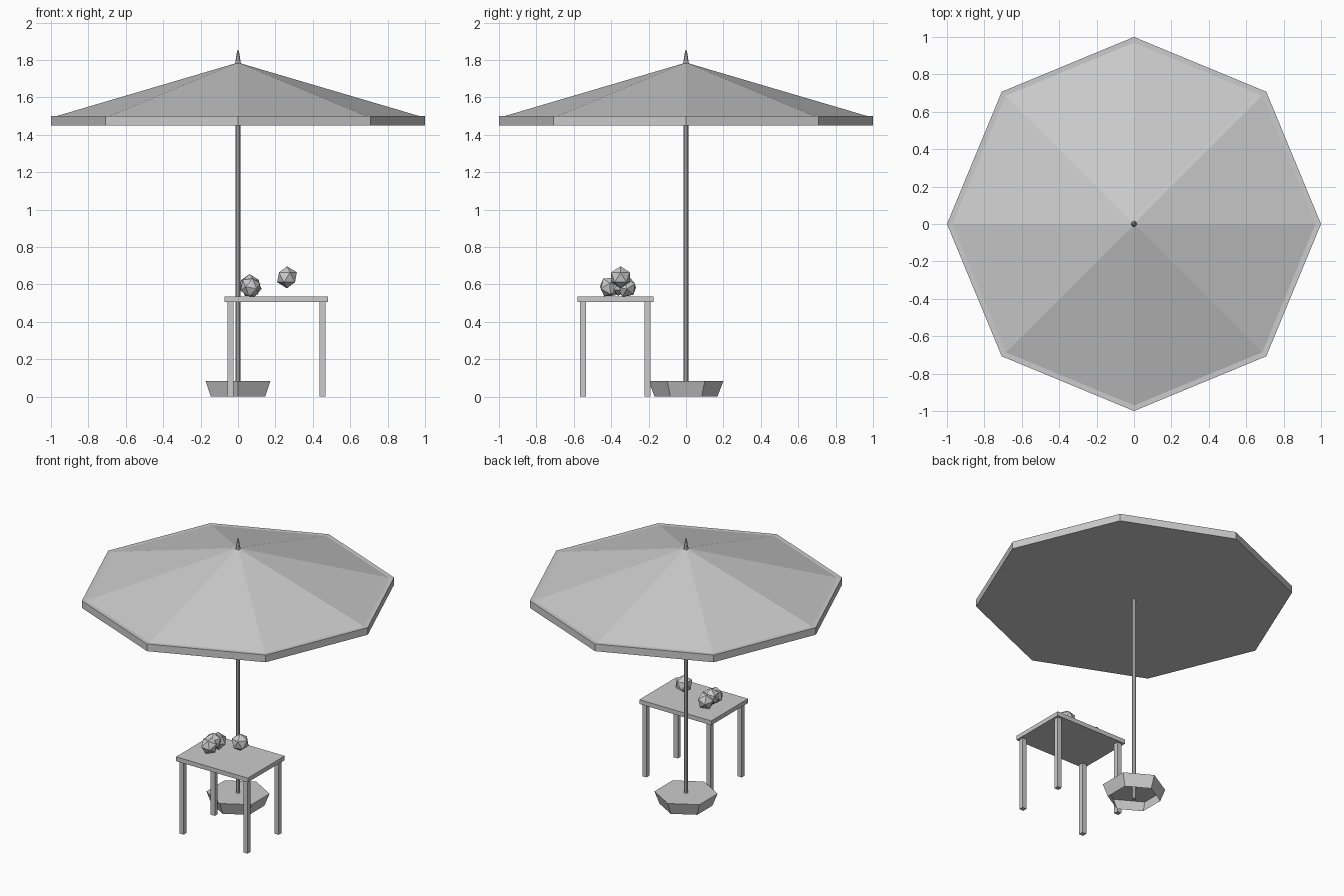
import bpy, bmesh
from math import cos, sin, radians, tau
from mathutils import Vector

if "Cube" in bpy.data.objects:
    bpy.data.objects.remove(bpy.data.objects["Cube"])


def finish(name, bm, loc=(0, 0, 0), rot=(0, 0, 0)):
    bmesh.ops.recalc_face_normals(bm, faces=bm.faces)
    me = bpy.data.meshes.new(name)
    bm.to_mesh(me)
    bm.free()
    ob = bpy.data.objects.new(name, me)
    ob.location = loc
    ob.rotation_euler = rot
    bpy.context.collection.objects.link(ob)
    return ob


def lathe(name, profile, sides, start=0.0, bottom=True, top=True):
    """Stack of regular polygons (radius, z) joined by flat sides."""
    bm = bmesh.new()
    rings = [[bm.verts.new((r * cos(start + tau * i / sides),
                            r * sin(start + tau * i / sides), z))
              for i in range(sides)] for r, z in profile]
    for a, b in zip(rings, rings[1:]):
        for i in range(sides):
            j = (i + 1) % sides
            bm.faces.new((a[i], a[j], b[j], b[i]))
    if bottom:
        bm.faces.new(rings[0][::-1])
    if top:
        bm.faces.new(rings[-1])
    return finish(name, bm)


def box(name, lo, hi):
    lo, hi = Vector(lo), Vector(hi)
    bm = bmesh.new()
    bmesh.ops.create_cube(bm, size=1)
    bmesh.ops.scale(bm, vec=hi - lo, verts=bm.verts)
    return finish(name, bm, (lo + hi) / 2)


def fruit(name, loc, radius, rot):
    bm = bmesh.new()
    bmesh.ops.create_icosphere(bm, subdivisions=1, radius=radius)
    return finish(name, bm, loc, [radians(a) for a in rot])


# Parasol: octagonal canopy, pole, tip and open-bottomed hexagonal foot
lathe("canopy", [(1, 1.45), (1, 1.5), (0.97, 1.5), (0.02, 1.78)], 8)
lathe("pole", [(0.0125, 0), (0.0125, 1.45)], 8)
lathe("finial", [(0.016, 1.775), (0.005, 1.85)], 8)
lathe("foot", [(0.168, 0), (0.2, 0.084)], 6, start=tau / 12, bottom=False)

# Side table
box("table_top", (-0.072, -0.58, 0.505), (0.482, -0.175, 0.535))
for side, x in (("left", -0.039), ("right", 0.453)):
    for end, y in (("front", -0.55), ("back", -0.206)):
        box(f"{end}_{side}_leg", (x - 0.016, y - 0.016, 0),
            (x + 0.016, y + 0.016, 0.505))

# Faceted fruit: a heap of three and a single one
fruit("fruit_front", (0.066, -0.41, 0.586), 0.057, (37, 0, 20))
fruit("fruit_back", (0.07, -0.318, 0.584), 0.057, (37, 0, 75))
fruit("fruit_middle", (0.062, -0.362, 0.597), 0.058, (0, 0, 10))
fruit("fruit_single", (0.262, -0.35, 0.638), 0.059, (0, 0, 0))
